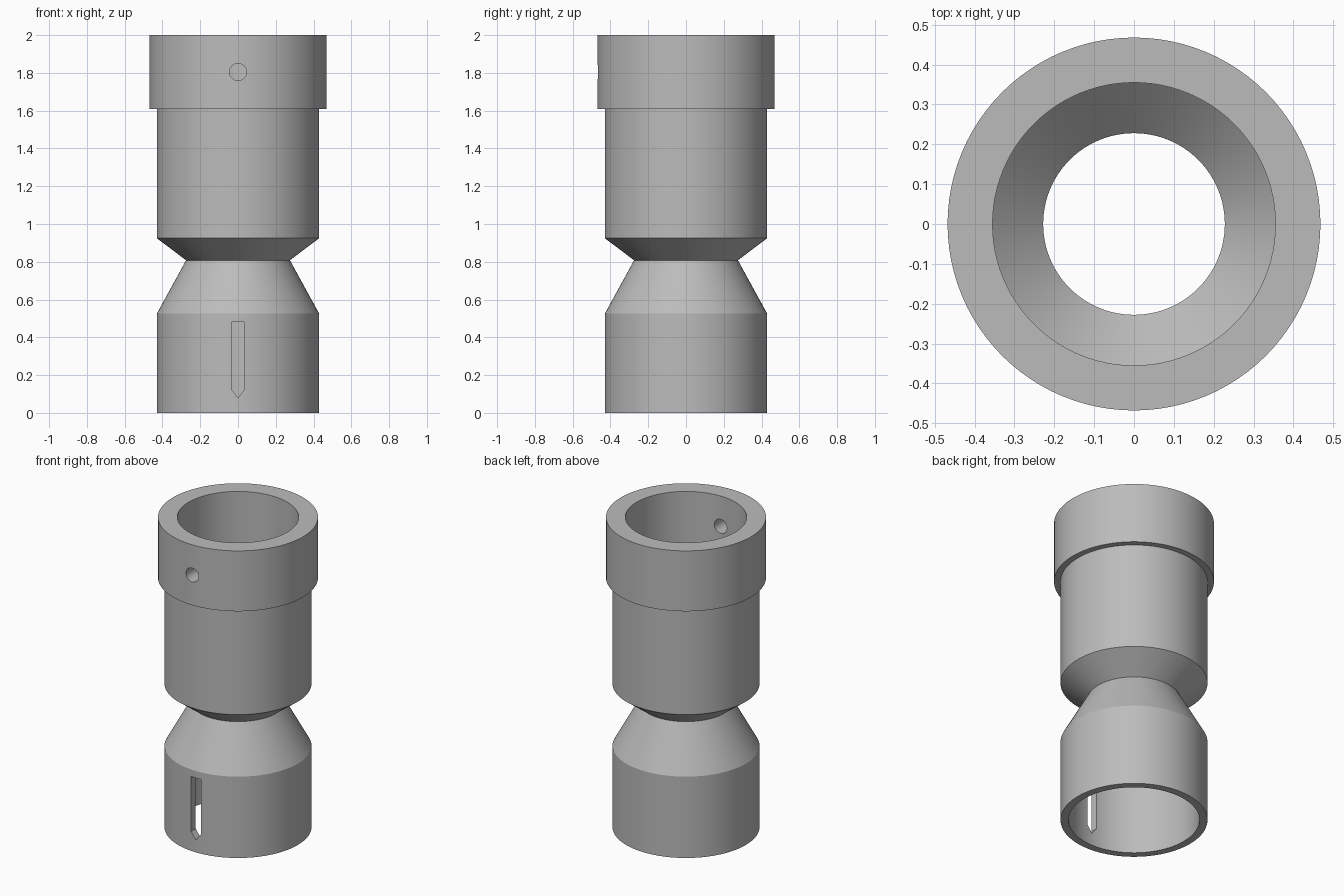
import bpy, bmesh
from math import pi, radians
from mathutils import Matrix

cube = bpy.data.objects.get("Cube")
if cube:
    bpy.data.objects.remove(cube, do_unlink=True)

SEGMENTS = 96


def make_material(name, rgb):
    mat = bpy.data.materials.new(name)
    mat.use_nodes = True
    colour = (*rgb, 1)
    mat.diffuse_color = colour
    mat.node_tree.nodes["Principled BSDF"].inputs["Base Color"].default_value = colour
    return mat


def add_object(name, bm, mat):
    bmesh.ops.recalc_face_normals(bm, faces=bm.faces)
    mesh = bpy.data.meshes.new(name)
    bm.to_mesh(mesh)
    bm.free()
    obj = bpy.data.objects.new(name, mesh)
    mesh.materials.append(mat)
    bpy.context.collection.objects.link(obj)
    return obj


def revolve(name, profile, mat):
    """Spin a closed (radius, height) profile around the z axis."""
    bm = bmesh.new()
    verts = [bm.verts.new((r, 0, z)) for r, z in profile]
    edges = [bm.edges.new((verts[i - 1], verts[i])) for i in range(len(verts))]
    bmesh.ops.spin(bm, geom=verts + edges, cent=(0, 0, 0), axis=(0, 0, 1),
                   angle=2 * pi, steps=SEGMENTS, use_merge=True)
    bmesh.ops.remove_doubles(bm, verts=bm.verts, dist=0.0001)
    return add_object(name, bm, mat)


def cut(target, cutter):
    cutter.hide_render = True
    mod = target.modifiers.new("cut", "BOOLEAN")
    mod.operation = "DIFFERENCE"
    mod.solver = "EXACT"
    mod.object = cutter
    bpy.context.view_layer.objects.active = target
    bpy.ops.object.modifier_apply(modifier=mod.name)
    bpy.data.objects.remove(cutter, do_unlink=True)


grey = make_material("plain grey", (0.5, 0.5, 0.5))

# Hollow body: collar, upper sleeve, pinched neck and lower skirt
outer = [(0.43, 0), (0.43, 0.525), (0.275, 0.808), (0.43, 0.925),
         (0.43, 1.61), (0.468, 1.61), (0.468, 2)]
inner = [(0.355, 2), (0.355, 0.93), (0.228, 0.808), (0.383, 0.525), (0.383, 0)]
body = revolve("adapter_body", outer + inner, grey)

# Round pin hole through the front of the collar
bm = bmesh.new()
bmesh.ops.create_cone(bm, cap_ends=True, segments=32, radius1=0.045, radius2=0.045,
                      depth=0.4, matrix=Matrix.Translation((0, -0.4, 1.805))
                      @ Matrix.Rotation(pi / 2, 4, "X"))
cut(body, add_object("pin_hole_cutter", bm, grey))

# Slot with a pointed lower end through the front of the skirt
bm = bmesh.new()
outline = [(-0.035, 0.48), (-0.035, 0.125), (0, 0.08), (0.035, 0.125), (0.035, 0.48)]
face = bm.faces.new([bm.verts.new((x, -0.6, z)) for x, z in outline])
moved = bmesh.ops.extrude_face_region(bm, geom=[face])["geom"]
bmesh.ops.translate(bm, vec=(0, 0.4, 0),
                    verts=[g for g in moved if isinstance(g, bmesh.types.BMVert)])
cut(body, add_object("slot_cutter", bm, grey))

# Smooth round walls with crisp rims
bpy.ops.object.select_all(action="DESELECT")
body.select_set(True)
bpy.context.view_layer.objects.active = body
bpy.ops.object.shade_smooth_by_angle(angle=radians(25))
